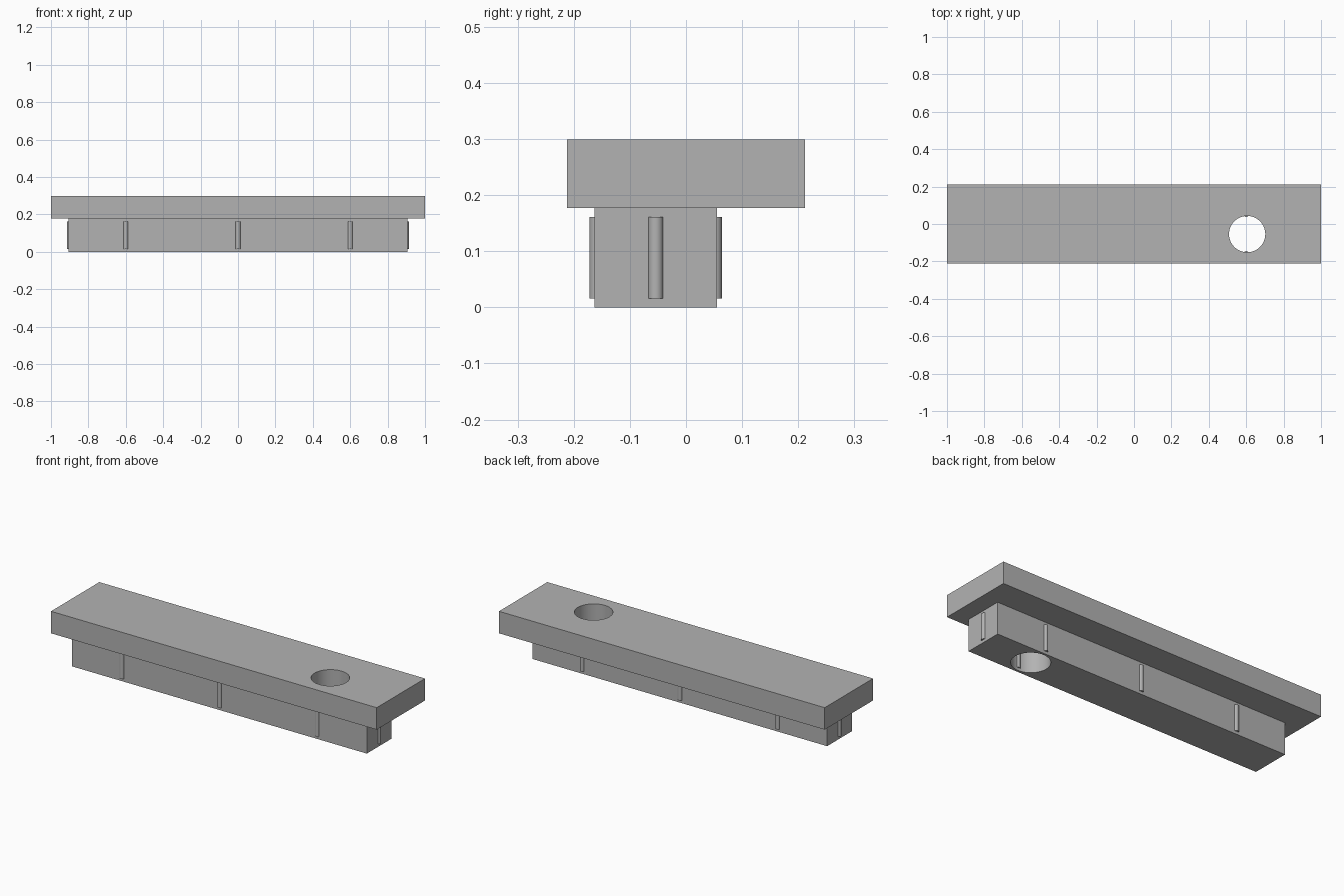
import bpy
import math
from mathutils import Vector

cube = bpy.data.objects.get("Cube")
if cube:
    bpy.data.objects.remove(cube, do_unlink=True)

grey = bpy.data.materials.new("plain grey")
grey.use_nodes = True
colour = (0.45, 0.45, 0.45, 1)
grey.diffuse_color = colour
grey.node_tree.nodes["Principled BSDF"].inputs["Base Color"].default_value = colour

MID_Y = -0.054      # centre line of the lower block
BLOCK_X, BLOCK_Y = 0.905, 0.109


def finish(name):
    obj = bpy.context.object
    obj.name = name
    obj.data.materials.append(grey)
    return obj


def box(name, low, high):
    low, high = Vector(low), Vector(high)
    bpy.ops.mesh.primitive_cube_add(size=1, location=(low + high) / 2)
    bpy.context.object.scale = high - low
    bpy.ops.object.transform_apply(location=False, rotation=False)
    return finish(name)


def cylinder(name, x, y, low, high, radius, sides):
    bpy.ops.mesh.primitive_cylinder_add(
        vertices=sides, radius=radius, depth=high - low,
        location=(x, y, (low + high) / 2))
    return finish(name)


def boolean(target, tool, operation):
    mod = target.modifiers.new(operation.title(), 'BOOLEAN')
    mod.object, mod.operation, mod.solver = tool, operation, 'EXACT'
    bpy.context.view_layer.objects.active = target
    bpy.ops.object.modifier_apply(modifier=mod.name)
    bpy.data.objects.remove(tool, do_unlink=True)


def smooth(obj):
    bpy.ops.object.select_all(action='DESELECT')
    obj.select_set(True)
    bpy.context.view_layer.objects.active = obj
    bpy.ops.object.shade_smooth_by_angle(angle=math.radians(30))


# Wide top plate joined to the narrower block, with a round hole through both
body = box("plate_and_block", (-1, -0.212, 0.177), (1, 0.212, 0.299))
block = box("block", (-BLOCK_X, MID_Y - BLOCK_Y, 0),
            (BLOCK_X, MID_Y + BLOCK_Y, 0.22))
boolean(body, block, 'UNION')
hole = cylinder("hole_cutter", 0.605, MID_Y, -0.1, 0.4, 0.097, 64)
boolean(body, hole, 'DIFFERENCE')
smooth(body)

# Rounded grip ribs, sunk partly into the block's sides and ends
SINK = 0.0045
spots = [(x, MID_Y + side * (BLOCK_Y - SINK))
         for side in (-1, 1) for x in (-0.6, 0, 0.6)]
spots += [(side * (BLOCK_X - SINK), MID_Y) for side in (-1, 1)]
for i, (x, y) in enumerate(spots):
    smooth(cylinder(f"grip_rib_{i + 1}", x, y, 0.016, 0.161, 0.0135, 24))
